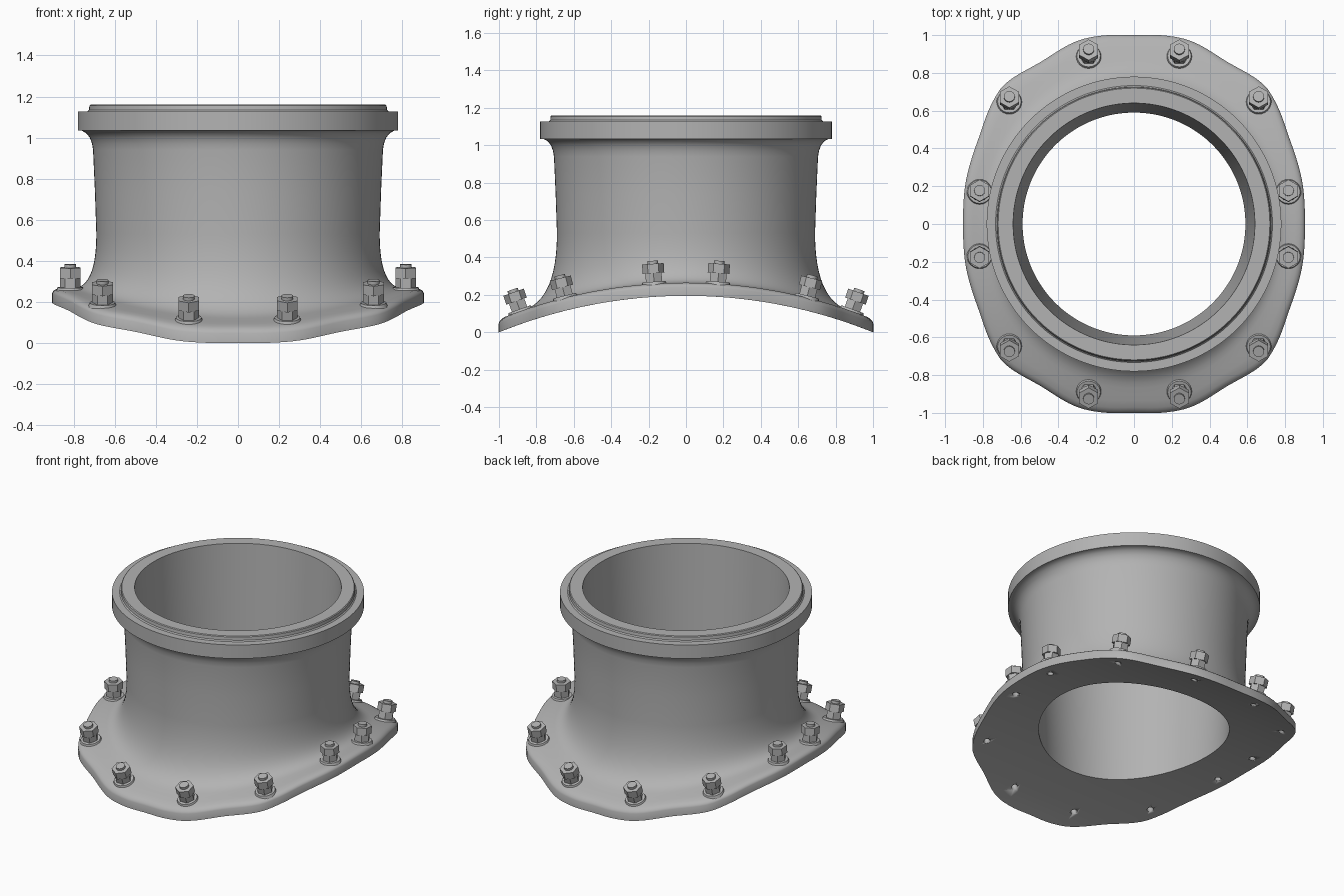
import bpy, bmesh
from math import sin, cos, sqrt, radians, degrees, pi
from mathutils import Matrix, Vector

cube = bpy.data.objects.get("Cube")
if cube:
    bpy.data.objects.remove(cube, do_unlink=True)

steel = bpy.data.materials.new("grey_steel")
GREY = (0.45, 0.45, 0.45, 1)
steel.diffuse_color = GREY
steel.use_nodes = True
steel.node_tree.nodes["Principled BSDF"].inputs["Base Color"].default_value = GREY

PIPE_R = 2.66      # radius of the cylinder the saddle sits on
CROWN = 0.195      # height of the saddle underside at y = 0
SEGMENTS = 144
BORE, NECK = 0.59, 0.69


def saddle(y):
    return CROWN - PIPE_R + sqrt(PIPE_R ** 2 - y * y)


# Quarter of the flange outline: angle in degrees, radius
OUTLINE = [(0, .905), (13, .917), (29, .94), (41, .99), (47, 1.008),
           (60, .99), (73, 1.015), (81, 1.011), (90, 1.0)]


def flange_radius(t):
    a = degrees(t) % 180
    a = min(a, 180 - a)
    for i in range(len(OUTLINE) - 1):
        (a0, r0), (a1, r1) = OUTLINE[i], OUTLINE[i + 1]
        if a <= a1:
            before = OUTLINE[i - 1] if i else (-OUTLINE[1][0], OUTLINE[1][1])
            after = OUTLINE[i + 2] if i + 2 < len(OUTLINE) else (99, 1.011)
            m0 = (r1 - before[1]) / (a1 - before[0]) * (a1 - a0)
            m1 = (after[1] - r0) / (after[0] - a0) * (a1 - a0)
            u = (a - a0) / (a1 - a0)
            return ((2 * u**3 - 3 * u**2 + 1) * r0 + (u**3 - 2 * u**2 + u) * m0
                    + (3 * u**2 - 2 * u**3) * r1 + (u**3 - u**2) * m1)
    return 1.0


def section(t):
    """Closed radial section (radius, height) of the body at angle t."""
    s, edge = sin(t), flange_radius(t)
    pts = []
    # Curved underside, from the bore out to the rim
    for i in range(9):
        r = BORE + (edge - BORE) * i / 8
        pts.append((r, saddle(r * s)))
    # Rim with a rounded upper edge
    for inset, rise in ((0, .048), (.005, .058), (.015, .065), (.03, .07)):
        r = edge - inset
        pts.append((r, saddle(r * s) + rise))
    # Flange top, in to the foot of the fillet
    foot = NECK + .12 + .06 * s * s
    for i in range(1, 4):
        r = edge - .03 + (foot - edge + .03) * i / 3
        pts.append((r, saddle(r * s) + .07))
    # Fillet sweeping up into the neck
    z0, z1, z2 = pts[-1][1], saddle(NECK * s) + .07, .53
    for i in range(1, 13):
        u = i / 12
        pts.append(((1 - u)**2 * foot + (1 - (1 - u)**2) * NECK,
                    (1 - u)**2 * z0 + 2 * u * (1 - u) * z1 + u * u * z2))
    # Neck, under-collar fillet, collar, raised lip and tapered bore
    pts += [(.697, .74), (.706, .94), (.711, .97), (.722, 1.0), (.74, 1.022),
            (.762, 1.034), (.78, 1.034), (.78, 1.127), (.733, 1.127),
            (.726, 1.134), (.724, 1.155), (.719, 1.16), (.64, 1.16)]
    return pts


def finish(bm, name, angle=30):
    bmesh.ops.recalc_face_normals(bm, faces=bm.faces)
    mesh = bpy.data.meshes.new(name)
    bm.to_mesh(mesh)
    bm.free()
    mesh.materials.append(steel)
    ob = bpy.data.objects.new(name, mesh)
    bpy.context.collection.objects.link(ob)
    bpy.ops.object.select_all(action='DESELECT')
    ob.select_set(True)
    bpy.context.view_layer.objects.active = ob
    bpy.ops.object.shade_smooth_by_angle(angle=radians(angle))
    return ob


# Saddle nozzle body
bm = bmesh.new()
rings = []
for k in range(SEGMENTS):
    t = 2 * pi * k / SEGMENTS
    rings.append([bm.verts.new((r * cos(t), r * sin(t), z)) for r, z in section(t)])
for k in range(SEGMENTS):
    a, b = rings[k], rings[(k + 1) % SEGMENTS]
    for i in range(len(a)):
        j = (i + 1) % len(a)
        bm.faces.new((a[i], b[i], b[j], a[j]))
body = finish(bm, "saddle_nozzle_body")


def cylinder(bm, frame, sides, r1, r2, low, high, turn=0):
    move = Matrix.Translation((0, 0, (low + high) / 2)) @ Matrix.Rotation(turn, 4, 'Z')
    bmesh.ops.create_cone(bm, cap_ends=True, segments=sides, radius1=r1, radius2=r2,
                          depth=high - low, matrix=frame @ move)


# Bolt frames stand square to the saddle surface
frames = []
for x, y in ((.24, .885), (.66, .645), (.817, .17)):
    for sx in (-1, 1):
        for sy in (-1, 1):
            normal = Vector((0, sy * y, sqrt(PIPE_R ** 2 - y * y))).normalized()
            frames.append(Matrix.Translation((sx * x, sy * y, saddle(y) + .065))
                          @ normal.to_track_quat('Z', 'Y').to_matrix().to_4x4())

# Bolt holes in the underside
bm = bmesh.new()
for frame in frames:
    cylinder(bm, frame, 16, .02, .02, -.12, -.012)
cutter = finish(bm, "bolt_hole_cutter")
cutter.hide_render = True
cutter.hide_viewport = True
cutter.display_type = 'WIRE'
cut = body.modifiers.new("bolt_holes", 'BOOLEAN')
cut.operation = 'DIFFERENCE'
cut.solver = 'EXACT'
cut.object = cutter
bpy.context.view_layer.objects.active = body
while body.modifiers[0] != cut:
    bpy.ops.object.modifier_move_up(modifier=cut.name)
bpy.ops.object.modifier_apply(modifier=cut.name)
bpy.data.objects.remove(cutter, do_unlink=True)

# Bolts: round seat, lower nut, upper nut, stud end
for n, frame in enumerate(frames, 1):
    bm = bmesh.new()
    cylinder(bm, frame, 24, .072, .062, -.01, .016)
    cylinder(bm, frame, 6, .05, .05, .01, .064, pi / 6)
    cylinder(bm, frame, 6, .058, .058, .062, .112)
    cylinder(bm, frame, 16, .029, .029, .11, .128)
    finish(bm, f"bolt_{n}")
